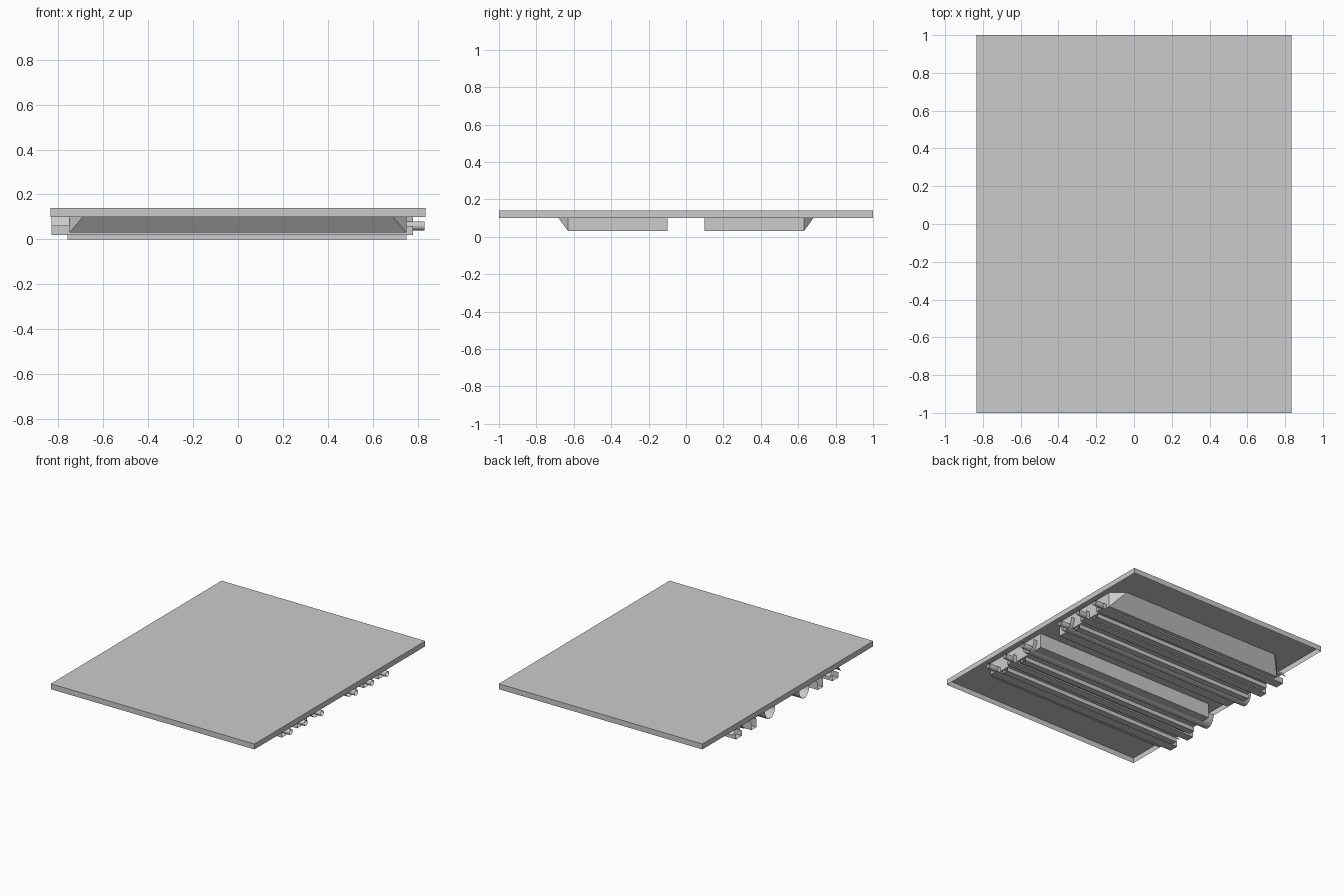
import bpy, bmesh, math

cube = bpy.data.objects.get("Cube")
if cube:
    bpy.data.objects.remove(cube, do_unlink=True)

grey = bpy.data.materials.new("plain grey")
grey.use_nodes = True
colour = (0.6, 0.6, 0.6, 1)
grey.diffuse_color = colour
grey.node_tree.nodes["Principled BSDF"].inputs["Base Color"].default_value = colour


def finish(name, bm):
    bmesh.ops.recalc_face_normals(bm, faces=bm.faces)
    mesh = bpy.data.meshes.new(name)
    bm.to_mesh(mesh)
    bm.free()
    mesh.materials.append(grey)
    obj = bpy.data.objects.new(name, mesh)
    bpy.context.collection.objects.link(obj)
    return obj


def both_sides(name, build):
    """Build a part on the back half and its mirror on the front half."""
    for side, sign in (("back", 1), ("front", -1)):
        bm = bmesh.new()
        build(bm, sign)
        finish(f"{side}_{name}", bm)


def rail(name, profile, x0, x1, closed=False):
    """Open-ended sheet section swept along x."""
    def build(bm, sign):
        rows = [[bm.verts.new((x, sign * y, z)) for y, z in profile] for x in (x0, x1)]
        n = len(profile)
        for i in range(n if closed else n - 1):
            j = (i + 1) % n
            bm.faces.new((rows[0][i], rows[0][j], rows[1][j], rows[1][i]))
    both_sides(name, build)


def arc(cy, cz, ry, rz, start, end, steps=10):
    angles = [math.radians(start + (end - start) * i / steps) for i in range(steps + 1)]
    return [(cy + ry * math.cos(a), cz + rz * math.sin(a)) for a in angles]


def channel(y0, y1, low, high):
    return [(y0, high), (y0, low), (y1, low), (y1, high)]


# Panel: top sheet with a shallow skirt, open underneath
bm = bmesh.new()
bmesh.ops.create_cube(bm, size=1)
for v in bm.verts:
    v.co = (v.co.x * 1.67, v.co.y * 2, 0.12 + v.co.z * 0.04)
under = [f for f in bm.faces if f.normal.z < -0.5]
bmesh.ops.delete(bm, geom=under, context="FACES_ONLY")
panel = finish("panel", bm)


# Trays: boxes under the panel with a sloped outer wall and cut corners
def tray(bm, sign):
    low, high = 0.03, 0.139
    def v(x, y, z):
        return bm.verts.new((x, sign * y, z))
    corner = {}
    for s in (-1, 1):
        corner[s] = (v(s * 0.75, 0.1, low), v(s * 0.75, 0.63, low),
                     v(s * 0.75, 0.1, high), v(s * 0.75, 0.63, high),
                     v(s * 0.66, 0.71, high))
        a, b, c, d, e = corner[s]
        bm.faces.new((a, b, d, c))
        bm.faces.new((b, e, d))
    l, r = corner[-1], corner[1]
    for i, j in ((0, 1), (0, 2), (1, 4)):
        bm.faces.new((l[i], r[i], r[j], l[j]))


both_sides("tray", tray)

# Runners: shallow channels along the underside of each tray
for number, y in enumerate((0.29, 0.48), 1):
    rail(f"runner_{number}", channel(y - 0.025, y + 0.025, 0.0, 0.03), -0.76, 0.75)

# Curved gutters and square channels that stick out past the tray ends
rail("inner_gutter", arc(0.2, 0.1, 0.06, 0.08, 180, 360), -0.83, 0.78)
rail("middle_channel", channel(0.36, 0.42, 0.02, 0.08), -0.83, 0.78)
rail("outer_channel", channel(0.53, 0.6, 0.02, 0.06), -0.83, 0.78)
rail("outer_flange", [(0.5, 0.06), (0.53, 0.1), (0.6, 0.1), (0.63, 0.06)], -0.83, -0.74)

# Short round pipes at the left end
for number, y in enumerate((0.2, 0.39, 0.565), 1):
    rail(f"pipe_{number}", arc(y, 0.06, 0.02, 0.02, 0, 345, 23), 0.7, 0.83, closed=True)

# Smooth the curved parts, keep folded edges sharp
bpy.ops.object.select_all(action="DESELECT")
for obj in bpy.data.objects:
    if "gutter" in obj.name or "pipe" in obj.name:
        obj.select_set(True)
        bpy.context.view_layer.objects.active = obj
bpy.ops.object.shade_smooth_by_angle(angle=math.radians(35))
